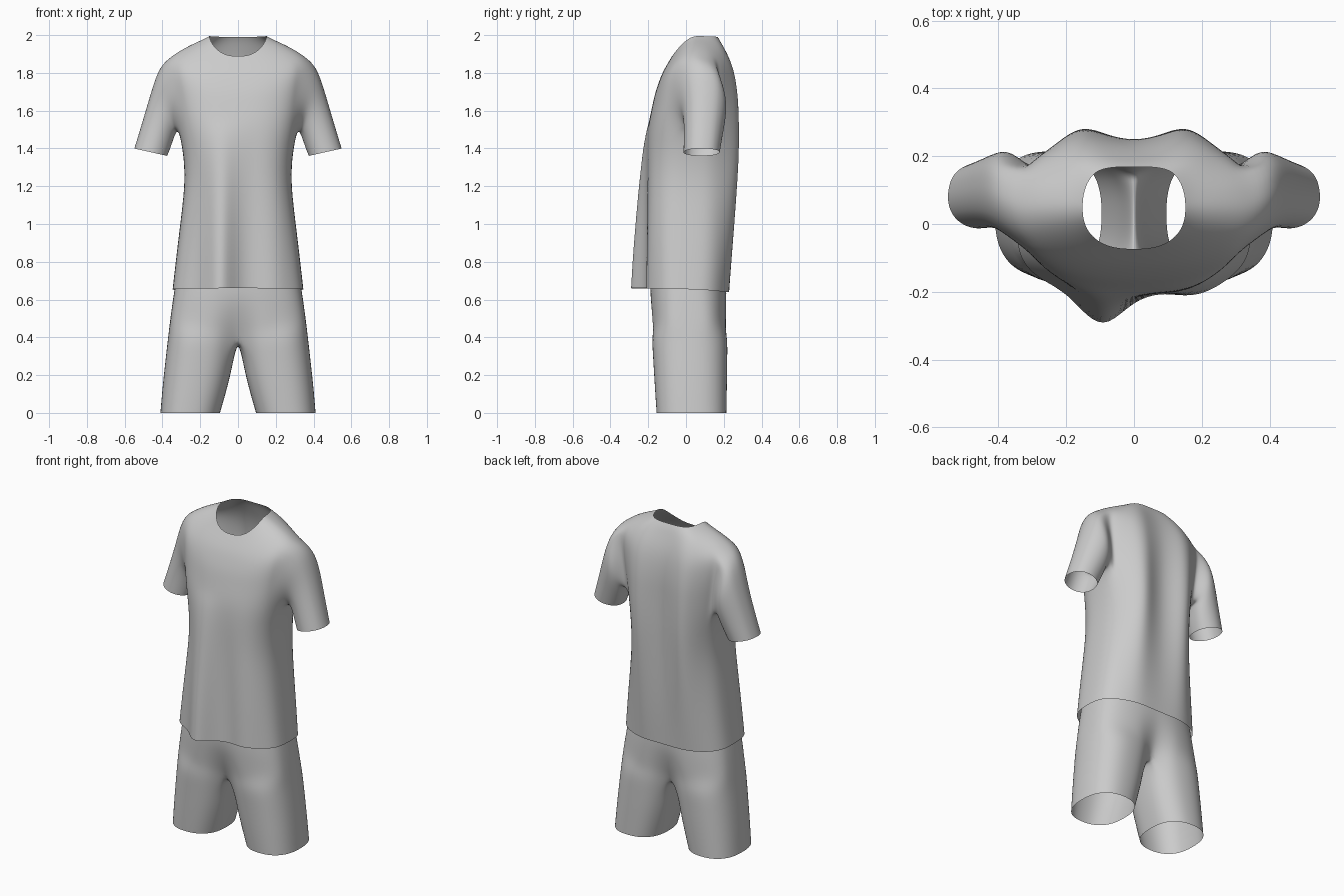
import bpy, bmesh
from math import sin, cos, pi, atan2, exp, radians

old = bpy.data.objects.get("Cube")
if old:
    bpy.data.objects.remove(old)

fabric = bpy.data.materials.new("grey_fabric")
fabric.use_nodes = True
grey = (0.6, 0.6, 0.6, 1)
fabric.diffuse_color = grey
fabric.node_tree.nodes["Principled BSDF"].inputs["Base Color"].default_value = grey


def spow(v, p):
    return abs(v) ** p * (1 if v >= 0 else -1)


def bell(v, centre, width):
    return exp(-((v - centre) / width) ** 2)


def finish(bm, name, mirror=False):
    bmesh.ops.recalc_face_normals(bm, faces=bm.faces)
    mesh = bpy.data.meshes.new(name)
    bm.to_mesh(mesh)
    bm.free()
    obj = bpy.data.objects.new(name, mesh)
    bpy.context.collection.objects.link(obj)
    mesh.materials.append(fabric)
    for poly in mesh.polygons:
        poly.use_smooth = True
    if mirror:
        obj.modifiers.new("mirror", 'MIRROR').merge_threshold = 0.002
    sub = obj.modifiers.new("smooth", 'SUBSURF')
    sub.levels = sub.render_levels = 2


# Shirt rings: half width, front y, back y, z at front, side and back,
# then the roundness of the front and back halves
RINGS = [
    (.347, -.21, .228, .66, .655, .638, .62, .65),
    (.325, -.21, .238, .85, .85, .85, .62, .65),
    (.3, -.21, .243, 1.05, 1.05, 1.05, .65, .65),
    (.28, -.21, .247, 1.23, 1.23, 1.23, .7, .65),
    (.29, -.21, .25, 1.38, 1.38, 1.38, .75, .65),
    (.313, -.205, .25, 1.48, 1.49, 1.5, .78, .65),
    (.328, -.195, .25, 1.55, 1.6, 1.58, .78, .65),
    (.342, -.18, .25, 1.62, 1.7, 1.66, .78, .65),
    (.355, -.165, .245, 1.69, 1.8, 1.74, .78, .65),
    (.355, -.145, .235, 1.75, 1.89, 1.81, .78, .65),
    (.3, -.125, .22, 1.8, 1.925, 1.87, .78, .68),
    (.235, -.103, .2, 1.84, 1.957, 1.925, .8, .72),
    (.18, -.085, .184, 1.87, 1.98, 1.965, .82, .78),
    (.152, -.074, .17, 1.888, 1.995, 1.99, .85, .82),
]
COLS = 40
HOLE = 3            # half width of the arm hole, in columns
LOW, HIGH = 5, 9    # rows spanned by the arm hole


def folds(x, z, back):
    """Drape of the cloth: one deep front fold, two ridges at the back."""
    if back:
        fade = bell(z, 1.4, .55)
        return fade * (.05 * (bell(x, .16, .08) + bell(x, -.16, .08)) - .008 * bell(x, 0, .06))
    drop = max(0, min(1, (1.55 - z) / .85))
    f = .1 * bell(x, -.09, .08) - .02 * bell(x, .03, .05) + .015 * bell(x, .19, .07)
    return -f * drop ** .8


def shirt_point(ring, a):
    w, yf, yb, zf, zs, zb, pf, pb = ring
    back = sin(a) > 0
    c, s = spow(cos(a), .8), spow(sin(a), pb if back else pf)
    x = w * c
    y = (yf + yb) / 2 + (yb - yf) / 2 * s
    z = zs + ((zb if back else zf) - zs) * abs(s) ** 1.6
    y += folds(x, z, back) * min(1, abs(s) * 1.3) ** 2
    return x, y, z


bm = bmesh.new()
grid = [[bm.verts.new(shirt_point(r, 2 * pi * k / COLS)) for k in range(COLS)] for r in RINGS]


def in_hole(row, k):
    near = min((k - c) % COLS for c in (-HOLE, COLS // 2 - HOLE))
    return LOW <= row < HIGH and near < 2 * HOLE


for row in range(len(RINGS) - 1):
    for k in range(COLS):
        if not in_hole(row, k):
            n = (k + 1) % COLS
            bm.faces.new((grid[row][k], grid[row][n], grid[row + 1][n], grid[row + 1][k]))

# Sleeve rings: outer x z, inner x z, centre y, half depth
SLEEVE = [
    (.415, 1.838, .323, 1.485, .09, .13),
    (.455, 1.72, .336, 1.46, .1, .118),
    (.5, 1.565, .352, 1.41, .093, .107),
    (.55, 1.4, .372, 1.36, .083, .1),
]
for side, mid in ((1, 0), (-1, COLS // 2)):
    cols = [(mid + k) % COLS for k in range(-HOLE, HOLE + 1)]
    loop = [grid[LOW][k] for k in cols]
    loop += [grid[r][cols[-1]] for r in range(LOW + 1, HIGH)]
    loop += [grid[HIGH][k] for k in reversed(cols)]
    loop += [grid[r][cols[0]] for r in range(HIGH - 1, LOW, -1)]
    cy = sum(v.co.y for v in loop) / len(loop)
    cz = sum(v.co.z for v in loop) / len(loop)
    angles = [atan2((v.co.y - cy) / .125, (v.co.z - cz) / .17) for v in loop]
    for ox, oz, ix, iz, yc, h in SLEEVE:
        ring = []
        for t in angles:
            u = (1 + cos(t)) / 2
            ring.append(bm.verts.new((side * (ix + (ox - ix) * u), yc + h * sin(t), iz + (oz - iz) * u)))
        for i in range(len(loop)):
            j = (i + 1) % len(loop)
            bm.faces.new((loop[i], loop[j], ring[j], ring[i]))
        loop = ring
bmesh.ops.delete(bm, geom=[v for v in bm.verts if not v.link_faces], context='VERTS')
finish(bm, "shirt")

# Shorts: one half, mirrored; outer columns run front to back, inner ones return
OUT, INN = 20, 8
SPAN = radians(145)
LEGS = [  # z, inner x, outer x, front y, back y; the last row is the crotch
    (0, .095, .412, -.157, .215),
    (.1, .066, .404, -.164, .217),
    (.2, .04, .394, -.17, .219),
    (.3, .02, .383, -.176, .22),
    (.395, 0, .372, -.182, .221),
]
HIPS = [  # z, half width, front y, back y, roundness, depth of the centre valley
    (.47, .363, -.187, .222, .55, .045),
    (.56, .351, -.192, .222, .6, .018),
    (.65, .338, -.196, .22, .65, .004),
    (.83, .308, -.188, .205, .75, 0),
    (1, .28, -.18, .2, .8, 0),
]
bm = bmesh.new()
rows = []
for z, xi, xo, yf, yb in LEGS:
    row = []
    for k in range(OUT + INN):
        if k <= OUT:
            a = SPAN * (2 * k / OUT - 1)
        else:
            a = SPAN + 2 * (pi - SPAN) * (k - OUT) / INN
        x = (xi + xo) / 2 + (xo - xi) / 2 * spow(cos(a), .85)
        y = (yf + yb) / 2 + (yb - yf) / 2 * spow(sin(a), .8)
        seam = xi == 0 and (k == 0 or k >= OUT)    # both legs meet on the centre plane
        sag = .02 * (1 + cos(pi * sin(a) / sin(SPAN))) / 2 if seam else 0
        row.append(bm.verts.new((0 if seam else x, y, z - sag)))
    rows.append(row)
for z, w, yf, yb, p, valley in HIPS:
    row = []
    for k in range(OUT + 1):
        a = pi * (k / OUT - .5)
        x = 0 if k in (0, OUT) else w * cos(a) ** .9
        depth = (yb - yf) / 2 - valley * bell(x, 0, .08)
        row.append(bm.verts.new((x, (yf + yb) / 2 + depth * spow(sin(a), p), z)))
    rows.append(row)
for i in range(len(rows) - 1):
    lower, upper = rows[i], rows[i + 1]
    closed = i < len(LEGS) - 1
    for k in range(OUT + INN if closed else OUT):
        n = (k + 1) % (OUT + INN)
        bm.faces.new((lower[k], lower[n], upper[n], upper[k]))
finish(bm, "shorts", mirror=True)
